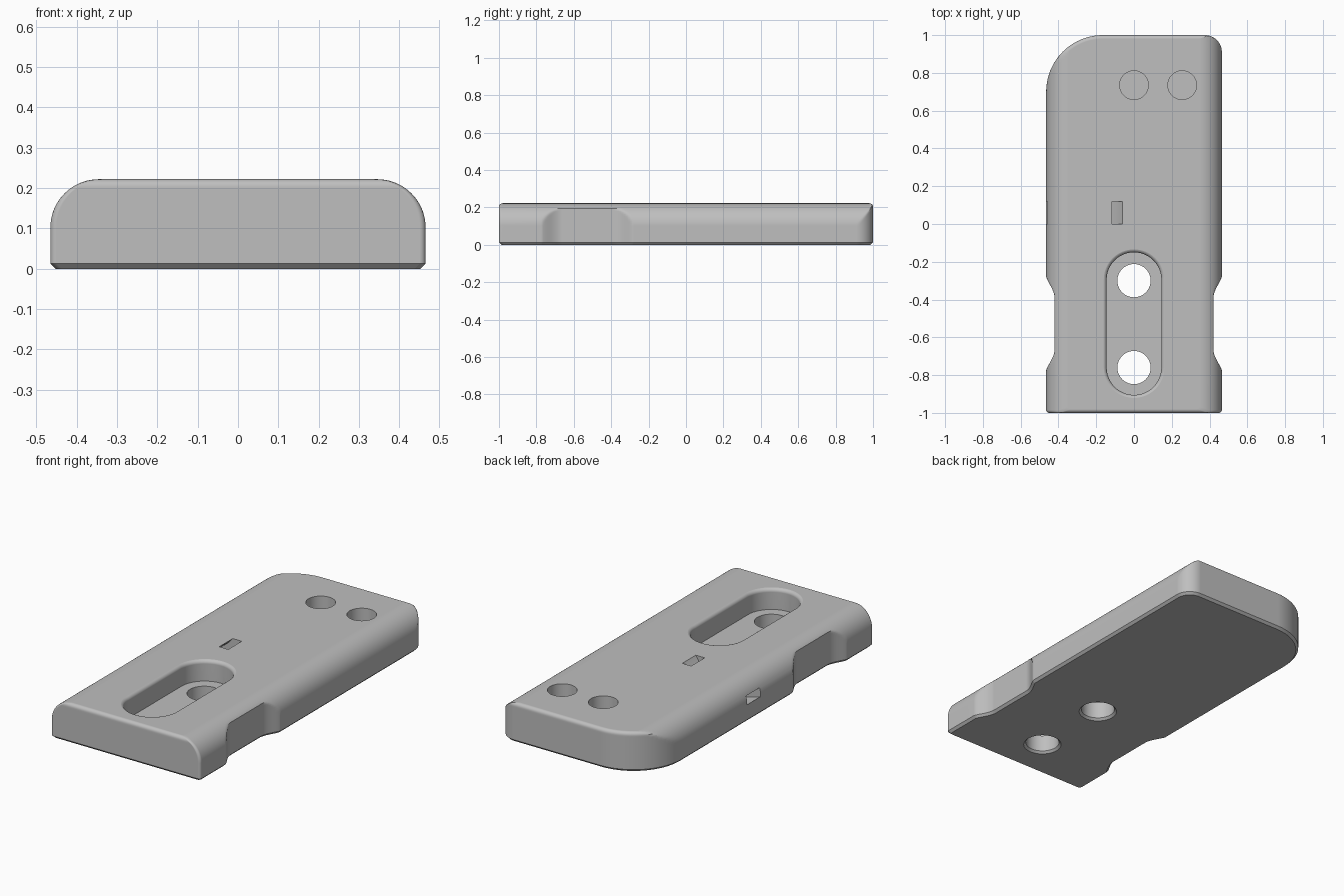
import bpy, bmesh
from math import sin, cos, pi, sqrt, radians

if "Cube" in bpy.data.objects:
    bpy.data.objects.remove(bpy.data.objects["Cube"], do_unlink=True)

HALF_W, HEIGHT, ROLL = 0.465, 0.222, 0.12   # half width, height, radius of long top edges
FILLET, CHAMFER, FRONT_R = 0.02, 0.013, 0.015

grey = bpy.data.materials.new("plain_grey")
grey.use_nodes = True
grey.diffuse_color = (0.52, 0.52, 0.52, 1)
grey.node_tree.nodes["Principled BSDF"].inputs["Base Color"].default_value = grey.diffuse_color


def loft(name, rings):
    """Closed solid through rings that all have the same number of points."""
    bm = bmesh.new()
    loops = [[bm.verts.new(p) for p in ring] for ring in rings]
    n = len(loops[0])
    for a, b in zip(loops, loops[1:]):
        for i in range(n):
            j = (i + 1) % n
            bm.faces.new((a[i], a[j], b[j], b[i]))
    bm.faces.new(loops[0][::-1])
    bm.faces.new(loops[-1])
    bmesh.ops.recalc_face_normals(bm, faces=bm.faces)
    mesh = bpy.data.meshes.new(name)
    bm.to_mesh(mesh)
    bm.free()
    mesh.materials.append(grey)
    obj = bpy.data.objects.new(name, mesh)
    bpy.context.collection.objects.link(obj)
    return obj


def quarter(steps):
    return [pi / 2 * i / steps for i in range(steps + 1)]


def side_points(width, inset, corner):
    """One long side of the plan outline, from front to back."""
    pts = [(width - FRONT_R + FRONT_R * sin(a), -1 + inset + FRONT_R - FRONT_R * cos(a))
           for a in quarter(4)]
    # Finger recess with curved ends
    ramp = [i / 10 for i in range(11)]
    recess = [(t, -0.775 + 0.115 * t) for t in ramp] + [(t, -0.28 - 0.115 * t) for t in ramp[::-1]]
    for t, y in recess:
        depth = 0.045 * sin(pi / 2 * t) ** 1.3
        pts.append((min(width, HALF_W - depth - inset), y))
    # Rounded back corner
    for a in quarter(20):
        pts.append((min(width, HALF_W - corner + (corner - inset) * cos(a)),
                    1 - corner + (corner - inset) * sin(a)))
    return pts


def body_ring(z, width, inset):
    plus = side_points(width, inset, 0.09)
    minus = side_points(width, inset, 0.30)
    return [(x, y, z) for x, y in plus] + [(-x, y, z) for x, y in minus[::-1]]


# Main body: chamfered bottom, rolled long edges, filleted ends
rings = [body_ring(0, HALF_W - CHAMFER, CHAMFER), body_ring(CHAMFER, HALF_W, 0)]
for a in quarter(18):
    z = HEIGHT - ROLL + ROLL * sin(a)
    rise = max(0, z - (HEIGHT - FILLET))
    inset = FILLET - sqrt(max(0, FILLET ** 2 - rise ** 2))
    rings.append(body_ring(z, HALF_W - ROLL + ROLL * cos(a), inset))
body = loft("body", rings)


def stadium(name, x, y0, y1, profile):
    """Round or slot-shaped cutter; profile lists (z, radius)."""
    rings = []
    for z, r in profile:
        ring = []
        for centre, start in ((y1, 0), (y0, pi)):
            for i in range(25):
                a = start + pi * (i + (0.5 if y0 == y1 else 0)) / (25 if y0 == y1 else 24)
                ring.append((x + r * cos(a), centre + r * sin(a), z))
        rings.append(ring)
    return loft(name, rings)


# Long recessed slot with a rounded rim
rim = [(HEIGHT - FILLET + (FILLET + 0.0005) * sin(a), 0.145 + FILLET * (1 - cos(a)))
       for a in quarter(6)]
cutters = [stadium("slot_cutter", 0, -0.76, -0.295, [(0.105, 0.145)] + rim + [(0.3, 0.166)])]

# Two through holes, countersunk below
for y in (-0.76, -0.30):
    cutters.append(stadium("screw_hole_cutter", 0, y, y,
                           [(-0.012, 0.112), (0.012, 0.088), (0.16, 0.088)]))

# Two blind holes near the back
for x in (0, 0.255):
    cutters.append(stadium("blind_hole_cutter", x, 0.735, 0.735, [(0.07, 0.076), (0.3, 0.076)]))

# Curved strap channel from the top to the side
channel = []
for i in range(25):
    a = radians(-25 - 105 * i / 24)
    channel.append([(-0.335 + r * cos(a), y, 0.394 + r * sin(a))
                    for r, y in ((0.278, 0), (0.324, 0), (0.324, 0.12), (0.278, 0.12))])
cutters.append(loft("strap_channel_cutter", channel))

# Cut the body
bpy.ops.object.select_all(action="DESELECT")
body.select_set(True)
bpy.context.view_layer.objects.active = body
for cutter in cutters:
    cutter.hide_render = True
    mod = body.modifiers.new("cut", "BOOLEAN")
    mod.operation, mod.solver, mod.object = "DIFFERENCE", "EXACT", cutter
    bpy.ops.object.modifier_apply(modifier=mod.name)
    bpy.data.objects.remove(cutter, do_unlink=True)

# Smooth curved faces, keep sharp edges
bpy.ops.object.shade_smooth_by_angle(angle=radians(30))
weighted = body.modifiers.new("weighted_normals", "WEIGHTED_NORMAL")
weighted.keep_sharp = True
